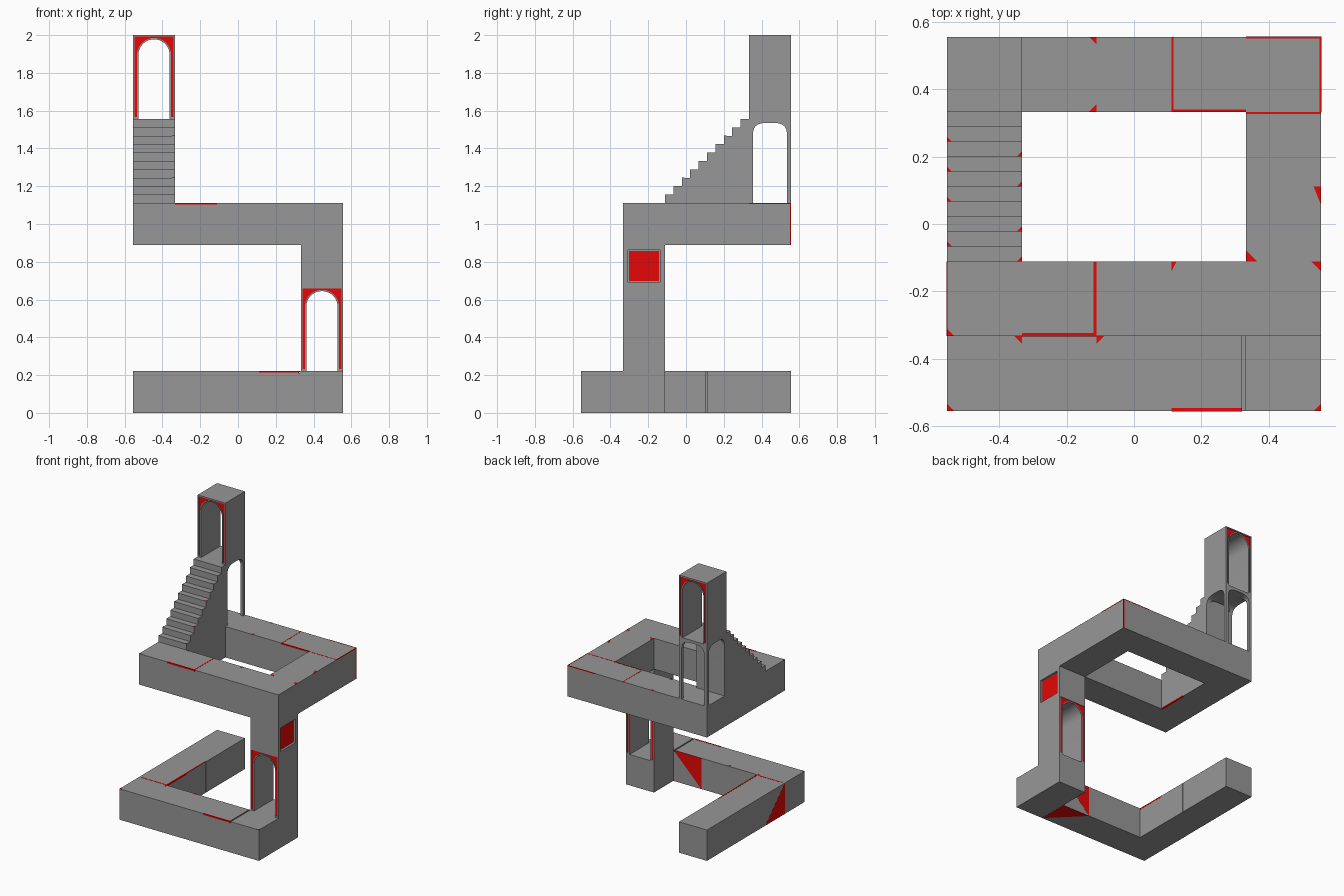
import bpy, bmesh, math

if "Cube" in bpy.data.objects:
    bpy.data.objects.remove(bpy.data.objects["Cube"])

U = 2 / 9                       # one building cell
O = -2.5 * U                    # low corner of the 5 x 5 plan
RED = bpy.data.materials.new("red_trim")
RED.diffuse_color = (0.8, 0.002, 0.002, 1)
RED.use_nodes = True
RED.node_tree.nodes["Principled BSDF"].inputs["Base Color"].default_value = RED.diffuse_color
STONE = bpy.data.materials.new("dark_stone")
STONE.diffuse_color = (0.31, 0.31, 0.31, 1)
STONE.use_nodes = True
STONE.node_tree.nodes["Principled BSDF"].inputs["Base Color"].default_value = STONE.diffuse_color


def finish(bm, name, mat=STONE, smooth=False):
    bmesh.ops.recalc_face_normals(bm, faces=bm.faces[:])
    me = bpy.data.meshes.new(name)
    bm.to_mesh(me)
    bm.free()
    ob = bpy.data.objects.new(name, me)
    bpy.context.collection.objects.link(ob)
    me.materials.append(mat)
    if smooth:
        shade(ob)
    return ob


def shade(ob):
    bpy.ops.object.select_all(action='DESELECT')
    ob.select_set(True)
    bpy.context.view_layer.objects.active = ob
    bpy.ops.object.shade_smooth_by_angle(angle=math.radians(35))


def prism(name, pts, vec, mat=STONE, smooth=False):
    """Extrude a planar outline along a vector."""
    bm = bmesh.new()
    f = bm.faces.new([bm.verts.new(p) for p in pts])
    r = bmesh.ops.extrude_face_region(bm, geom=[f])
    bmesh.ops.translate(bm, vec=vec, verts=[v for v in r['geom'] if isinstance(v, bmesh.types.BMVert)])
    return finish(bm, name, mat, smooth)


def box(name, lo, hi, mat=STONE):
    (a, b, c), (d, e, f) = lo, hi
    return prism(name, [(a, b, c), (d, b, c), (d, e, c), (a, e, c)], (0, 0, f - c), mat)


def cells(name, filled):
    """Outer skin of a set of grid cells."""
    bm = bmesh.new()
    for c in filled:
        for ax in range(3):
            for s in (0, 1):
                n = list(c)
                n[ax] += 2 * s - 1
                if tuple(n) in filled:
                    continue
                quad = []
                for i, j in ((0, 0), (1, 0), (1, 1), (0, 1)):
                    p = list(c)
                    p[ax] += s
                    p[(ax + 1) % 3] += i
                    p[(ax + 2) % 3] += j
                    quad.append(bm.verts.new((O + p[0] * U, O + p[1] * U, p[2] * U)))
                bm.faces.new(quad)
    bmesh.ops.remove_doubles(bm, verts=bm.verts[:], dist=1e-4)
    return finish(bm, name)


def arch(hw, z0, z1, n=2.0, rise=None):
    """Arch outline in (offset, z), from right foot over to left foot."""
    rise = rise or hw
    pts = [(hw, z0)]
    for i in range(21):
        t = math.pi * i / 20
        c, s = math.cos(t), math.sin(t)
        pts.append((math.copysign(hw * abs(c) ** (2 / n), c), z1 - rise + rise * abs(s) ** (2 / n)))
    return pts + [(-hw, z0)]


def cut(ob, cutter):
    m = ob.modifiers.new("cut", 'BOOLEAN')
    m.object, m.operation, m.solver = cutter, 'DIFFERENCE', 'EXACT'
    bpy.context.view_layer.objects.active = ob
    bpy.ops.object.modifier_apply(modifier=m.name)
    bpy.data.objects.remove(cutter)


def archway(name, cx, cy, z0):
    """Two-cell-high block with an arch through y and sunken red facing on both ends."""
    z1, h = z0 + 2 * U, U / 2
    outer = [(-h, z0), (-h, z1), (h, z1), (h, z0)]
    P = lambda prof, y: [(cx + a, y, z) for a, z in prof]
    body = prism(name, P(outer + arch(0.083, z0, z1 - 0.022), cy - h), (0, U, 0))
    o = h - 0.008
    trim = [(-o, z0 + .01), (-o, z1 - .008), (o, z1 - .008), (o, z0 + .01)] + arch(0.09, z0 + .01, z1 - .015)
    for s, side in ((-1, "front"), (1, "back")):
        cut(body, prism("trim_cutter", P(trim, cy + s * (h - .006)), (0, s * .02, 0)))
        prism(f"{name}_{side}_trim", P(trim, cy + s * (h - .007)), (0, s * .002, 0), RED)
    shade(body)


A, B, C, t, e = .5 * U, 1.5 * U, 2.5 * U, .009, .0008
T, D = 5 * U, 4 * U

# Lower path with two joint grooves
low = {(x, 0, 0) for x in range(5)} | {(0, y, 0) for y in range(5)} | {(4, 1, 0)}
path = cells("lower_path", low)
cut(path, box("groove_top", (B - .012, -C - .1, U - .01), (B - .003, -B + .1, U + .1)))
cut(path, box("groove_side", (-B - .008, A - .005, -.1), (-B + .1, A, U + .1)))

# Upper ring with the top of the column below it
ring = {(x, y, 4) for x in range(5) for y in range(1, 5) if x in (0, 4) or y in (1, 4)}
upper = cells("upper_ring", ring | {(4, 1, 3)})

# Recessed red window on the column
wy, wz = -U, 3.5 * U
cut(upper, box("window_cutter", (.54, wy - .085, wz - .085), (.6, wy + .085, wz + .085)))
box("window_panel", (.535, wy - .08, wz - .08), (.542, wy + .08, wz + .08), RED)

# Archways in the column and at the tower top
archway("column_archway", 2 * U, -U, U)
archway("tower_archway", -2 * U, 2 * U, 7 * U)

# Open vaulted base of the tower
base = box("tower_base", (O, 1.5 * U, 5 * U), (O + U, 2.5 * U, 7 * U))
prof = arch(0.09, 5 * U - .05, 7 * U - .02, 3.2, .075)
cut(base, prism("vault_x", [(O - .1, 2 * U + a, z) for a, z in prof], (U + .2, 0, 0)))
cut(base, prism("vault_y", [(-2 * U + a, 2 * U - .09, z) for a, z in prof], (0, .3, 0)))
shade(base)

# Stairs: ten steps
N, d, y0, zb = 10, 2 * U / 10, -U / 2, 5 * U
steps = [(y0, zb)]
for i in range(N):
    steps += [(y0 + i * d, zb + (i + 1) * d), (y0 + (i + 1) * d, zb + (i + 1) * d)]
steps.append((y0 + N * d, zb))
prism("stairs", [(O, y, z) for y, z in steps], (U, 0, 0))

# Thin red seams along cell edges
seams = [
    ((-B, -B - e, T - t), (-A, -B + t, T + e)), ((-A - t, -B, T - e), (-A, -A, T + e)),
    ((A, B, T - e), (A + .006, C, T + e)), ((A, B - e, T - t), (B, B + .006, T + e)),
    ((B, B - .006, T - e), (C, B, T + e)), ((B, C - .004, T - .004), (C, C + e, T + e)),
    ((C - .004, B, T - .004), (C + e, C, T + e)), ((C - .004, C - .004, D), (C + e, C + e, T)),
    ((-B - t, -A, D - e), (-B + e, A, D + t)),
    ((A, -C - e, U - t), (B - .012, -C + t, U + e)), ((B - .012, -C, 0), (B - .003, -C + .005, U - .01)),
    ((-C + .02, -B, U - e), (-B, -B + t, U + e)), ((-B - t, -B, U - t), (-B + e, -A, U + e)),
    ((-B - t, -A, U - e), (-B - e, A, U + e)),
]
for i, (lo, hi) in enumerate(seams):
    box(f"red_seam_{i}", lo, hi, RED)

# Large red triangles on the lower path
big = [
    ([(-C, -A, 0), (-C, -B, U), (-C, -B, 0)], (-e, 0, 0)),
    ([(B, -B, U), (A, -B, U), (A, -B, 0)], (0, e, 0)),
    ([(B, -C, 0), (A, -B, 0), (B, -B, 0)], (0, 0, -e)),
]
for i, (pts, v) in enumerate(big):
    prism(f"red_triangle_{i}", pts, v, RED)

# Small red chips on top edges: (x, y, z, dx, dy)
s = .022
chips = [(-A, C, T, -s, -s), (-A, B, T, -s, s), (B, -A, T, .033, .033), (C, -A, T, -.03, -.03),
         (A, -A, T, .015, -.03), (C, A, T, -s, -.055), (-C, -B, T, s, s),
         (-C, -C, U, s, s), (C, -C, U, -s, s), (-B, -B, U, -s, -s), (-A, -B, U, s, -s)]
chips += [(-B, y0 + k * d, zb + (k + 1) * d, -.015, .015) for k in (0, 2, 5, 7)]
chips += [(-C, y0 + k * d, zb + (k + 1) * d, .015, .015) for k in (1, 4, 6, 8)]
for i, (x, y, z, dx, dy) in enumerate(chips):
    prism(f"red_chip_{i}", [(x, y, z), (x + dx, y, z), (x, y + dy, z)], (0, 0, e), RED)
